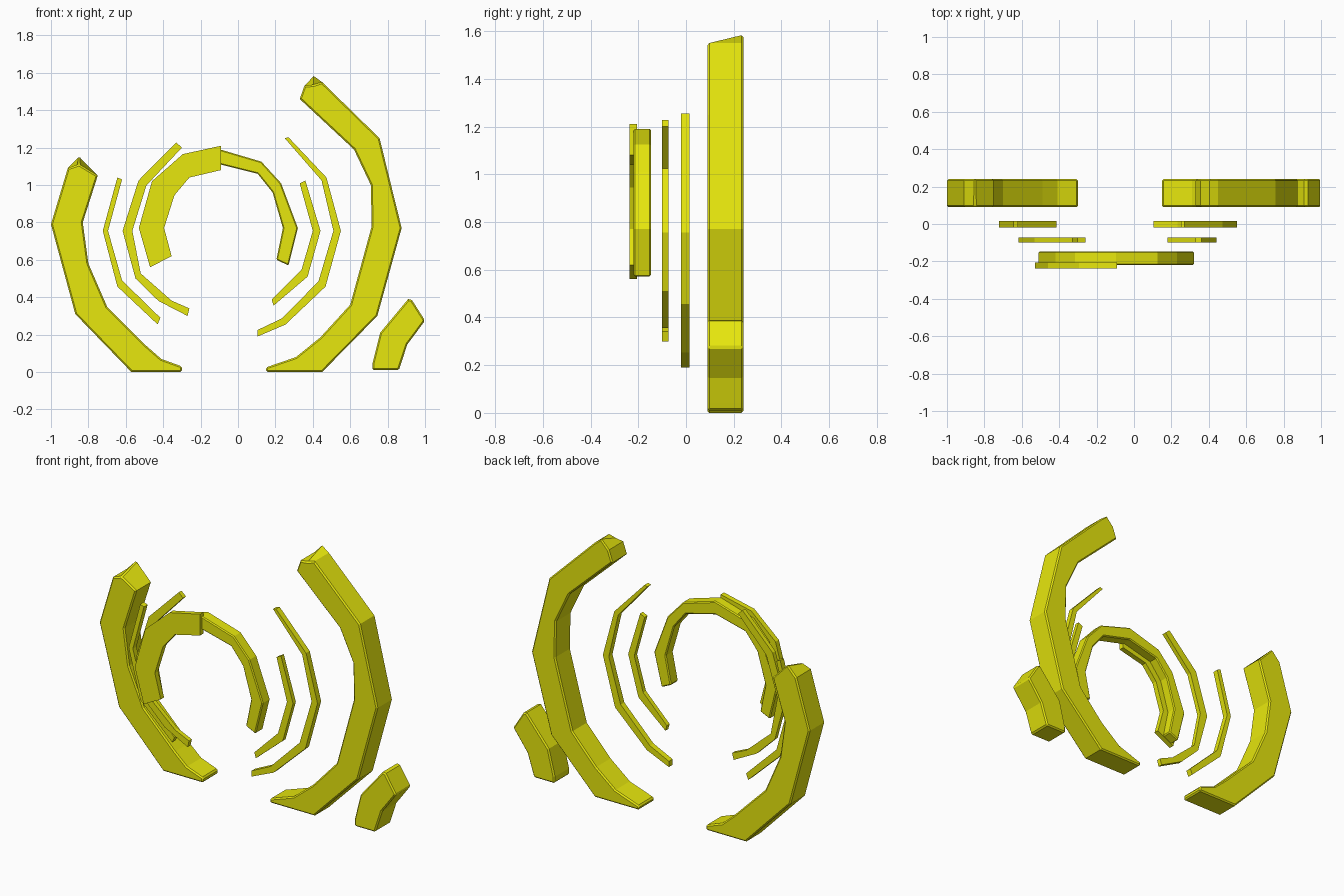
import bpy, bmesh

yellow = bpy.data.materials.new("yellow")
yellow.diffuse_color = (0.8, 0.8, 0.004, 1)


def slab(name, pts, y0, y1, bevel=0.0, front=None):
    """Extrude an (x, z) outline from y0 to y1; front = {index: (x, z)} reshapes front corners."""
    front = front or {}
    bm = bmesh.new()
    f = [bm.verts.new((*front.get(i, p)[:1], y0, front.get(i, p)[1])) for i, p in enumerate(pts)]
    b = [bm.verts.new((x, y1, z)) for x, z in pts]
    bm.faces.new(f)
    bm.faces.new(b[::-1])
    n = len(pts)
    for i in range(n):
        j = (i + 1) % n
        bm.faces.new((f[i], f[j], b[j], b[i]))
    bmesh.ops.recalc_face_normals(bm, faces=bm.faces)
    me = bpy.data.meshes.new(name)
    bm.to_mesh(me)
    bm.free()
    me.materials.append(yellow)
    ob = bpy.data.objects.new(name, me)
    bpy.context.collection.objects.link(ob)
    if bevel:
        m = ob.modifiers.new("chamfer", 'BEVEL')
        m.width, m.segments = bevel, 1
        m.limit_method, m.angle_limit = 'ANGLE', 1.2
    return ob


# Large rear arcs, with sloping pointed tips
slab("large_arc_left", [
    (-.85, 1.155), (-.91, 1.09), (-1, .79), (-.87, .31), (-.57, 0), (-.30, 0), (-.30, .03),
    (-.41, .07), (-.49, .14), (-.70, .35), (-.80, .58), (-.83, .80), (-.75, 1.05)],
    .09, .24, .008, {0: (-.85, 1.11)})
slab("large_arc_right", [
    (.405, 1.585), (.355, 1.53), (.33, 1.46), (.62, 1.19), (.71, 1.0), (.715, .78), (.60, .36),
    (.44, .185), (.31, .08), (.15, .025), (.15, 0), (.45, 0), (.745, .30), (.875, .77),
    (.757, 1.25), (.45, 1.55)],
    .09, .24, .008, {0: (.405, 1.535)})

# Short foot piece on the right
slab("foot_piece", [
    (.72, .01), (.72, .05), (.76, .21), (.91, .39), (.93, .385), (1, .275), (.905, .147),
    (.87, .04), (.86, .01)], .09, .24, .008)

# Thin middle arcs
slab("thin_outer_arc_left", [
    (-.645, 1.04), (-.62, 1.03), (-.695, .755), (-.62, .49), (-.415, .29), (-.43, .255),
    (-.645, .457), (-.723, .755)], -.02, .015)
slab("thin_outer_arc_right", [
    (.25, 1.25), (.27, 1.255), (.473, 1.04), (.55, .755), (.468, .457), (.254, .254),
    (.105, .19), (.105, .225), (.233, .286), (.43, .484), (.51, .755), (.447, 1.024)], -.02, .015)
slab("thin_inner_arc_left", [
    (-.33, 1.227), (-.30, 1.20), (-.49, .997), (-.565, .755), (-.52, .527), (-.355, .382),
    (-.26, .34), (-.27, .30), (-.425, .38), (-.548, .50), (-.617, .755), (-.532, 1.024)],
    -.10, -.073)
slab("thin_inner_arc_right", [
    (.33, 1.008), (.36, 1.024), (.441, .755), (.372, .51), (.19, .355), (.18, .388),
    (.34, .548), (.40, .755)], -.10, -.073)

# Front ring, mirrored about its own centre line
cx = -.095
outer = [(.0, 1.19), (.22, 1.125), (.325, 1.01), (.415, .77), (.365, .57)]
inner = [(.30, .60), (.335, .77), (.28, .96), (.20, 1.06), (.0, 1.11)]
left = [(cx - x, z) for x, z in outer[:0:-1]]
right = [(cx + x, z) for x, z in outer]
ri = [(cx + x, z) for x, z in inner]
li = [(cx - x, z) for x, z in inner[-2::-1]]
slab("front_ring", left + right + ri + li, -.22, -.147, .006)

# Raised plate over the left half of the ring
slab("ring_plate", [
    (-.09, 1.21), (-.295, 1.165), (-.46, 1.02), (-.53, .77), (-.47, .56), (-.355, .62),
    (-.395, .77), (-.34, .945), (-.26, 1.04), (-.09, 1.08)], -.237, -.205)
